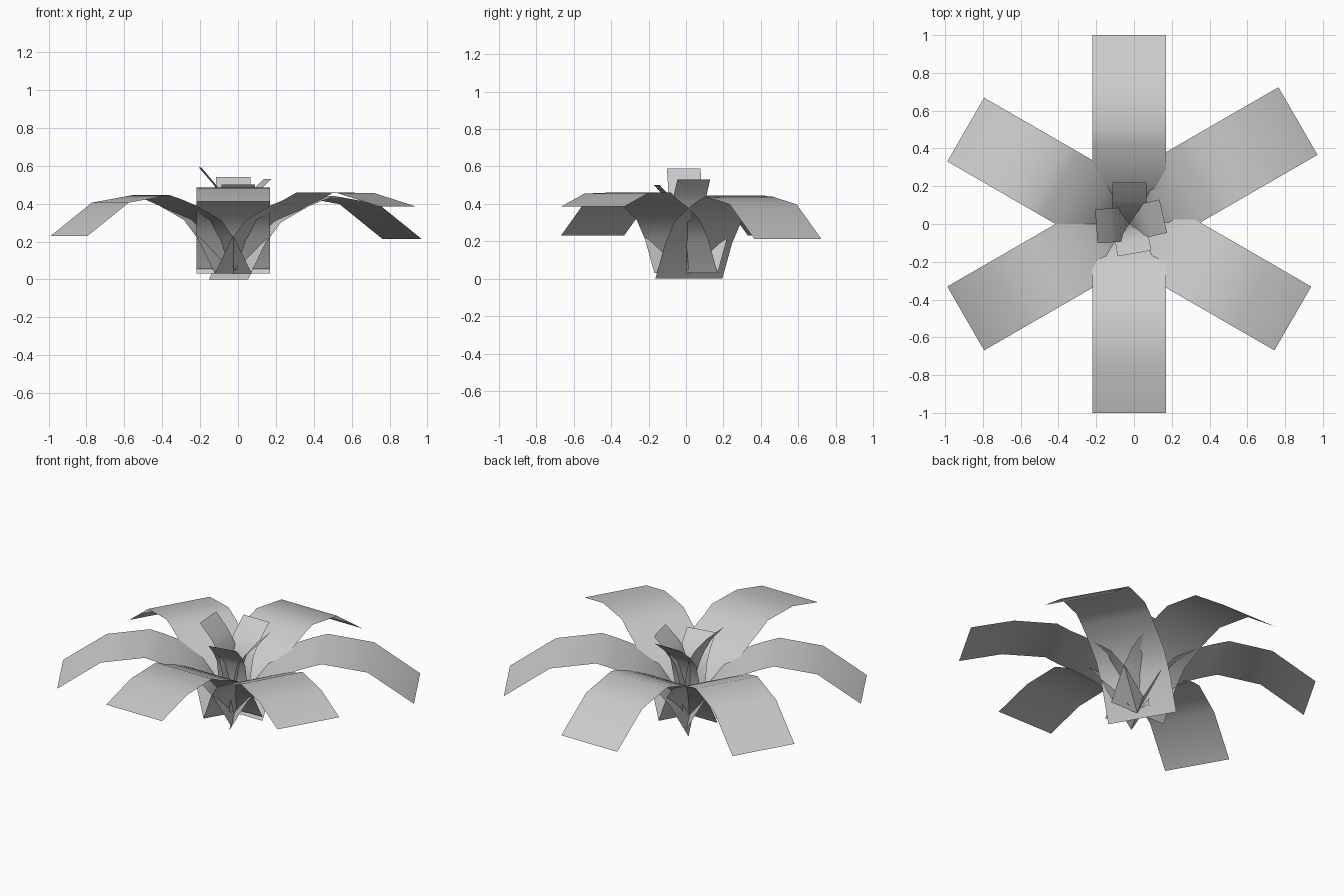
import bpy
import math
from mathutils import Matrix, Vector

cube = bpy.data.objects.get("Cube")
if cube:
    bpy.data.objects.remove(cube, do_unlink=True)

grey = bpy.data.materials.new("leaf grey")
grey.use_nodes = True
grey.diffuse_color = (0.6, 0.6, 0.6, 1)
grey.node_tree.nodes["Principled BSDF"].inputs["Base Color"].default_value = (0.6, 0.6, 0.6, 1)


def leaf(name, angle, origin, profile, width, scale=1.0):
    """Flat strip swept along an (outward, up) profile, turned about z."""
    place = (Matrix.Translation(Vector(origin))
             @ Matrix.Rotation(math.radians(angle), 4, "Z")
             @ Matrix.Scale(scale, 4))
    verts = [place @ Vector((r, side * width / 2, z))
             for r, z in profile for side in (-1, 1)]
    faces = [(2 * i, 2 * i + 2, 2 * i + 3, 2 * i + 1)
             for i in range(len(profile) - 1)]
    mesh = bpy.data.meshes.new(name)
    mesh.from_pydata(verts, [], faces)
    mesh.materials.append(grey)
    obj = bpy.data.objects.new(name, mesh)
    bpy.context.collection.objects.link(obj)
    bpy.ops.object.select_all(action="DESELECT")
    obj.select_set(True)
    bpy.context.view_layer.objects.active = obj
    bpy.ops.object.shade_smooth_by_angle(angle=math.radians(40))


# Shared rising base of the big leaves, then a drooping or a flatter end
base = [(0, 0), (0.1, 0.18), (0.19, 0.285), (0.34, 0.36), (0.42, 0.39)]
droop = base + [(0.5, 0.415), (0.75, 0.375), (1, 0.2)]
flat = base + [(0.5, 0.43), (0.75, 0.425), (1, 0.355)]

# Outer leaves
axis = (-0.025, 0, 0.03)
leaf("back_leaf", 90, axis, droop, 0.39)
leaf("back_right_leaf", 150, axis, droop, 0.39)
leaf("front_right_leaf", 210, axis, droop, 0.39)
leaf("front_leaf", 270, (-0.025, 0, 0.055), flat, 0.39)
leaf("front_left_leaf", 330, axis, flat, 0.39)
leaf("back_left_leaf", 30, (-0.05, 0.015, 0), droop, 0.39, 1.06)

# Upright inner leaves: angle, tip distance, tip height
inner = {
    "inner_back_leaf": (90, 0.22, 0.54),
    "inner_right_leaf": (184, 0.175, 0.59),
    "inner_front_leaf": (280, 0.158, 0.50),
    "inner_left_leaf": (13, 0.185, 0.53),
}
for name, (angle, reach, top) in inner.items():
    rise = top - 0.05
    profile = [(0, 0), (reach * 0.12, rise * 0.4), (reach * 0.28, rise * 0.68),
               (reach * 0.55, rise * 0.83), (reach, rise)]
    leaf(name, angle, (-0.025, 0, 0.05), profile, 0.18)
